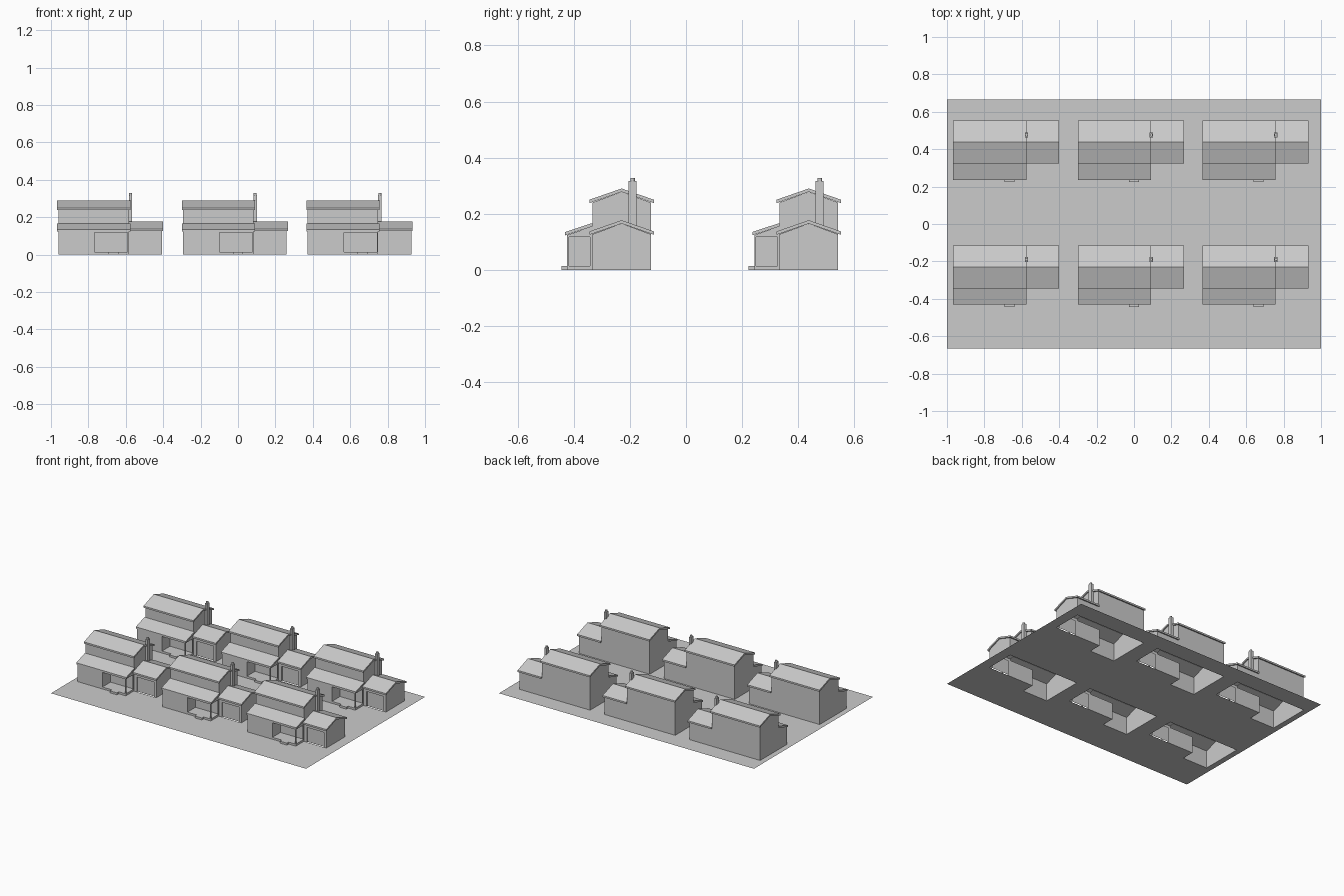
import bpy, bmesh

cube = bpy.data.objects.get("Cube")
if cube:
    bpy.data.objects.remove(cube, do_unlink=True)

grey = bpy.data.materials.new("plain_grey")
grey.use_nodes = True
grey.diffuse_color = (0.6, 0.6, 0.6, 1)
grey.node_tree.nodes["Principled BSDF"].inputs["Base Color"].default_value = (0.6, 0.6, 0.6, 1)

PITCH = 2 / 3                       # spacing of the plots
PLOTS = [(i * PITCH, j * PITCH) for j in (-0.5, 0.5) for i in (-1, 0, 1)]

# Key lines of one house, relative to the plot centre
LEFT, PORCH, PARTY, END = -0.294, -0.1, 0.083, 0.26
FRONT, MID, RIDGE, BACK = -0.09, 0.0, 0.104, 0.208
LINTEL, STEP_H, DOOR_H = 0.117, 0.014, 0.105


def to_mesh(bm, name):
    bmesh.ops.remove_doubles(bm, verts=bm.verts, dist=1e-5)
    mesh = bpy.data.meshes.new(name)
    bm.to_mesh(mesh)
    bm.free()
    mesh.materials.append(grey)
    return mesh


def place(name, mesh, spots):
    for n, (x, y) in enumerate(spots):
        ob = bpy.data.objects.new(f"{name}_{n + 1}" if len(spots) > 1 else name, mesh)
        ob.location = (x, y, 0)
        bpy.context.collection.objects.link(ob)


def face(bm, pts):
    bm.faces.new([bm.verts.new(p) for p in pts])


def strip(bm, profile, x0, x1):
    """Sweep an open (y, z) profile along x."""
    for (ya, za), (yb, zb) in zip(profile, profile[1:]):
        face(bm, [(x0, ya, za), (x1, ya, za), (x1, yb, zb), (x0, yb, zb)])


def end_wall(bm, profile, x, facing):
    pts = [(x, y, z) for y, z in profile]
    face(bm, pts if facing > 0 else pts[::-1])


def box(bm, x0, x1, y0, y1, z0, z1):
    verts = bmesh.ops.create_cube(bm, size=1)["verts"]
    for v in verts:
        v.co = (x1 if v.co.x > 0 else x0, y1 if v.co.y > 0 else y0, z1 if v.co.z > 0 else z0)


def roof(name, top, x0, x1, thick=0.012):
    bm = bmesh.new()
    outline = top + [(y, z - thick) for y, z in reversed(top)]
    strip(bm, outline + outline[:1], x0, x1)
    end_wall(bm, outline, x0, 1)
    end_wall(bm, outline, x1, -1)
    bmesh.ops.recalc_face_normals(bm, faces=bm.faces)
    place(name, to_mesh(bm, name), PLOTS)


# Ground with open footprints under the houses
bm = bmesh.new()
xs = [-PITCH / 2, LEFT, PORCH, END, PITCH / 2]
ys = [-PITCH / 2, FRONT, MID, BACK, PITCH / 2]
for px, py in PLOTS:
    for i in range(4):
        for j in range(4):
            if (i, j) in ((1, 1), (1, 2), (2, 2)):
                continue
            a, b, c, d = px + xs[i], px + xs[i + 1], py + ys[j], py + ys[j + 1]
            face(bm, [(a, c, 0), (b, c, 0), (b, d, 0), (a, d, 0)])
place("ground", to_mesh(bm, "ground"), [(0, 0)])

# House walls: one shell, open at the bottom, with porch and door recesses
upper = [(MID, 0.155), (MID, 0.24), (RIDGE, 0.278), (BACK, 0.24), (BACK, 0)]
lower = [(MID, 0.127), (RIDGE, 0.165), (BACK, 0.127), (BACK, 0)]
full = [(FRONT, 0), (FRONT, 0.124)] + upper
porch = [(MID, 0), (MID, LINTEL), (FRONT, LINTEL), (FRONT, 0.124)] + upper
garage = [(MID, 0)] + lower
door_in = MID + 0.008
door = [(door_in, 0), (door_in, DOOR_H), (MID, DOOR_H)] + lower
DOOR_L, DOOR_R = 0.108, 0.24

bm = bmesh.new()
strip(bm, full, LEFT, PORCH)
strip(bm, porch, PORCH, PARTY)
strip(bm, garage, PARTY, DOOR_L)
strip(bm, door, DOOR_L, DOOR_R)
strip(bm, garage, DOOR_R, END)
end_wall(bm, full, LEFT, 1)
end_wall(bm, garage, END, -1)
end_wall(bm, [(FRONT, 0), (MID, 0), (MID, LINTEL), (FRONT, LINTEL)], PORCH, 1)
end_wall(bm, [(FRONT, LINTEL), (FRONT, 0.124)] + upper[:-1] + lower[-2::-1] + [(MID, LINTEL)], PARTY, -1)
cheek = [(MID, 0), (door_in, 0), (door_in, DOOR_H), (MID, DOOR_H)]
end_wall(bm, cheek, DOOR_L, 1)
end_wall(bm, cheek, DOOR_R, -1)
bmesh.ops.remove_doubles(bm, verts=bm.verts, dist=1e-5)
bmesh.ops.recalc_face_normals(bm, faces=bm.faces)
place("house_walls", to_mesh(bm, "house_walls"), PLOTS)

# Roofs
EAVE_F, EAVE_B = MID - 0.011, BACK + 0.011
roof("main_roof", [(EAVE_F, 0.25), (RIDGE, 0.29), (EAVE_B, 0.25)], LEFT - 0.006, PARTY + 0.008)
roof("front_roof", [(FRONT - 0.007, 0.135), (MID, 0.167)], LEFT - 0.006, PARTY + 0.008)
roof("garage_roof", [(EAVE_F, 0.137), (RIDGE, 0.177), (EAVE_B, 0.137)], PARTY, END + 0.007)

# Porch floor with step, and corner post
bm = bmesh.new()
box(bm, PORCH, PARTY, FRONT, MID, 0, STEP_H)
box(bm, -0.027, 0.027, FRONT - 0.02, FRONT, 0, STEP_H)
place("porch_floor", to_mesh(bm, "porch_floor"), PLOTS)

bm = bmesh.new()
box(bm, PARTY - 0.006, PARTY, FRONT, FRONT + 0.006, STEP_H, LINTEL)
box(bm, PARTY - 0.006, PARTY, MID - 0.008, MID, STEP_H, LINTEL)
place("porch_posts", to_mesh(bm, "porch_posts"), PLOTS)

# Chimney with round pot
bm = bmesh.new()
box(bm, PARTY, PARTY + 0.018, 0.129, 0.157, 0.14, 0.317)
pot = bmesh.ops.create_cone(bm, cap_ends=True, segments=12, radius1=0.008, radius2=0.008, depth=0.012)
bmesh.ops.translate(bm, verts=pot["verts"], vec=(PARTY + 0.009, 0.143, 0.322))
place("chimney", to_mesh(bm, "chimney"), PLOTS)
